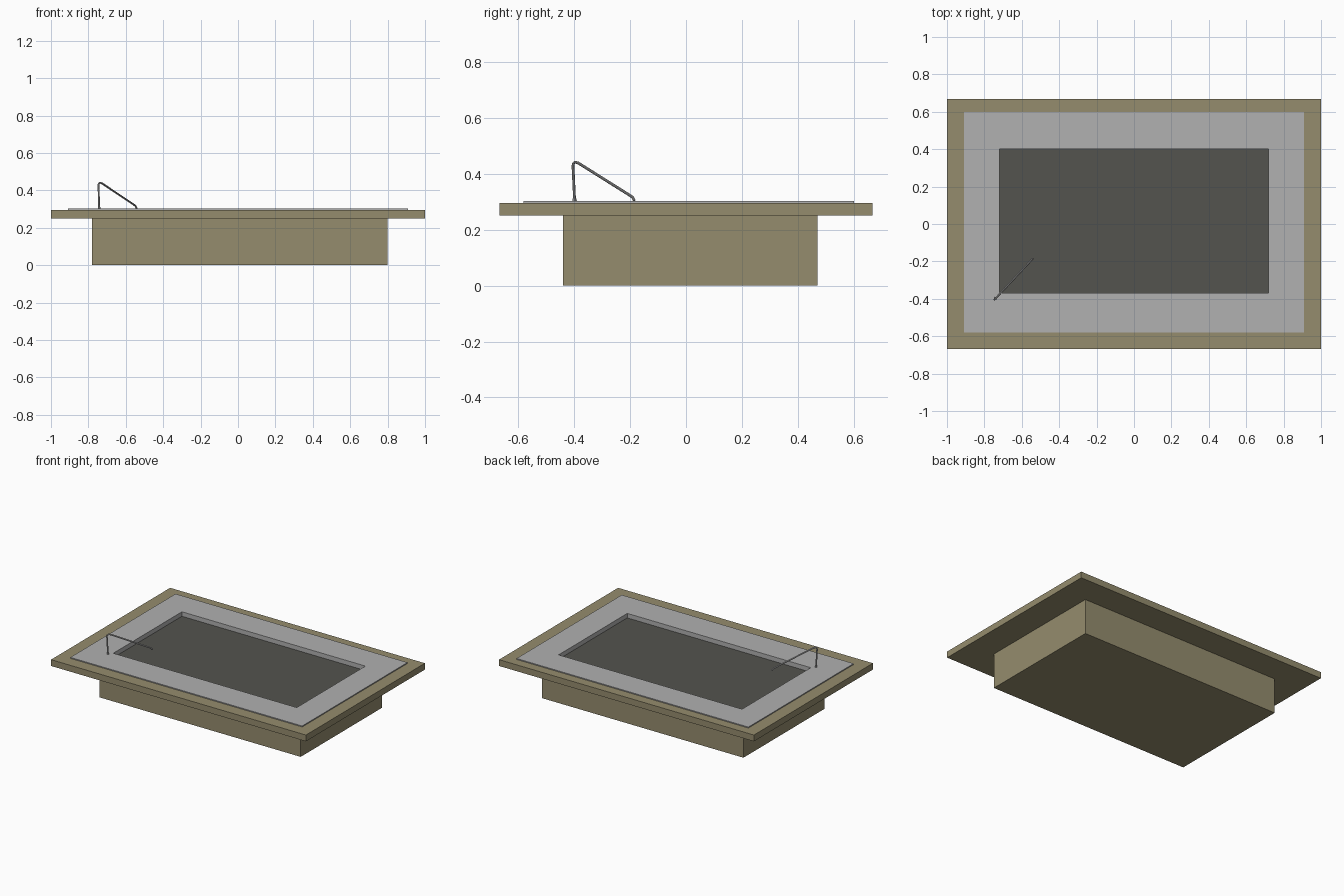
import bpy
from mathutils import Vector

if "Cube" in bpy.data.objects:
    bpy.data.objects.remove(bpy.data.objects["Cube"])


def material(name, rgb):
    m = bpy.data.materials.new(name)
    m.diffuse_color = (*rgb, 1.0)
    m.use_nodes = True
    m.node_tree.nodes["Principled BSDF"].inputs["Base Color"].default_value = m.diffuse_color
    return m


STONE = material("olive stone", (0.30, 0.265, 0.155))
STEEL = material("light steel", (0.44, 0.44, 0.44))
FLOOR = material("dark basin floor", (0.088, 0.088, 0.077))


def make(name, verts, faces, mats):
    me = bpy.data.meshes.new(name)
    me.from_pydata(verts, [], faces)
    for m in mats:
        me.materials.append(m)
    ob = bpy.data.objects.new(name, me)
    bpy.context.collection.objects.link(ob)
    return ob


def rect_loft(name, rects, mats, bottom=False, top=False):
    """Skin a stack of rectangles (x0, x1, y0, y1, z)."""
    verts, faces = [], []
    for x0, x1, y0, y1, z in rects:
        verts += [(x0, y0, z), (x1, y0, z), (x1, y1, z), (x0, y1, z)]
    for k in range(len(rects) - 1):
        a = 4 * k
        for i in range(4):
            j = (i + 1) % 4
            faces.append((a + i, a + j, a + 4 + j, a + 4 + i))
    if bottom:
        faces.append((3, 2, 1, 0))
    if top:
        n = len(verts)
        faces.append((n - 4, n - 3, n - 2, n - 1))
    return make(name, verts, faces, mats)


def tube(name, path, sides=10):
    """Sweep a circle along (x, y, z, radius) points."""
    pts = [Vector(p[:3]) for p in path]
    side = Vector((1, -1, 0)).normalized()   # the tap bends in one vertical plane
    verts, faces = [], []
    from math import cos, sin, tau
    for k, p in enumerate(pts):
        t = (pts[min(k + 1, len(pts) - 1)] - pts[max(k - 1, 0)]).normalized()
        up = t.cross(side).normalized()
        for i in range(sides):
            a = tau * i / sides
            verts.append(p + path[k][3] * (cos(a) * side + sin(a) * up))
    for k in range(len(pts) - 1):
        for i in range(sides):
            j = (i + 1) % sides
            a, b = k * sides, (k + 1) * sides
            faces.append((a + i, a + j, b + j, b + i))
    n = len(verts)
    faces.append(tuple(reversed(range(sides))))
    faces.append(tuple(range(n - sides, n)))
    return make(name, verts, faces, [STEEL])


# Cabinet body under the counter
BODY = (-0.78, 0.80, -0.44, 0.47)
rect_loft("cabinet_body", [(*BODY, 0.0), (*BODY, 0.25)], [STONE], bottom=True)

# Countertop slab, open in the middle for the basin
SLAB = (-1.0, 1.0, -0.667, 0.667)
HOLE = (-0.72, 0.72, -0.37, 0.40)
rect_loft("countertop", [(*BODY, 0.25), (*SLAB, 0.25), (*SLAB, 0.295),
                         (*HOLE, 0.295)], [STONE])

# Steel rim plate with shallow basin and dark floor
RIM = (-0.91, 0.91, -0.58, 0.60)
basin = rect_loft("rim_and_basin", [(*RIM, 0.295), (*RIM, 0.302), (*HOLE, 0.302),
                                    (*HOLE, 0.270)], [STEEL, FLOOR], top=True)
for f in basin.data.polygons:
    if f.normal.z > 0.9 and f.center.z < 0.29:
        f.material_index = 1

# Thin bent tap and its foot
R = 0.005
tap = tube("tap", [(-0.742, -0.398, 0.300, R), (-0.746, -0.404, 0.428, R),
                   (-0.744, -0.402, 0.437, R), (-0.738, -0.396, 0.441, R),
                   (-0.728, -0.385, 0.438, R), (-0.555, -0.200, 0.322, R),
                   (-0.547, -0.190, 0.315, R), (-0.542, -0.185, 0.304, R)])
foot = tube("tap_foot", [(-0.742, -0.398, 0.300, 0.008), (-0.742, -0.398, 0.311, 0.007)])
for ob in (tap, foot):
    bpy.context.view_layer.objects.active = ob
    ob.select_set(True)
bpy.ops.object.shade_smooth_by_angle()
